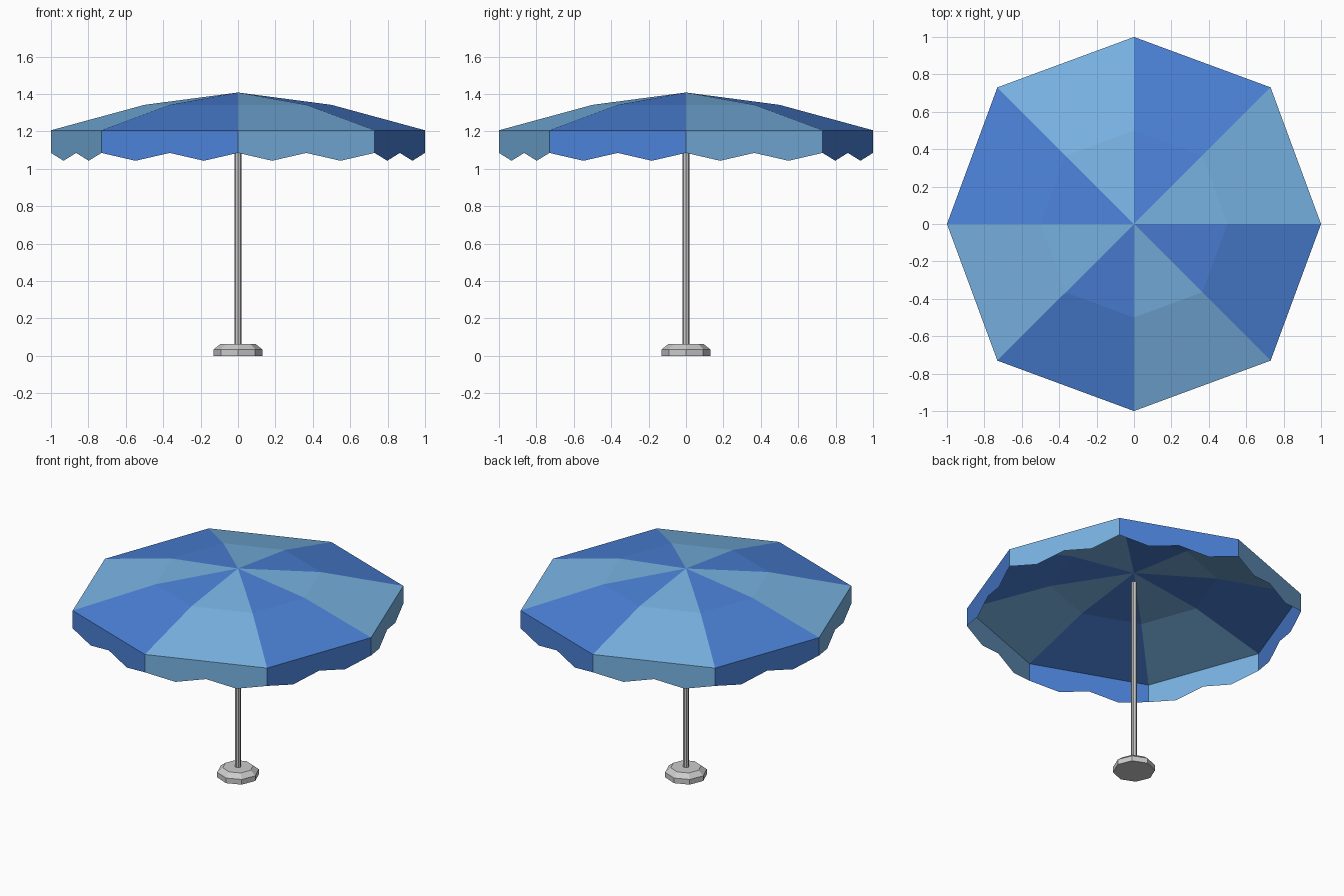
import bpy
from math import pi, sin, cos
from mathutils import Vector

if "Cube" in bpy.data.objects:
    bpy.data.objects.remove(bpy.data.objects["Cube"])

SIDES = 8


def material(name, color):
    m = bpy.data.materials.new(name)
    m.diffuse_color = (*color, 1)
    m.use_nodes = True
    m.node_tree.nodes["Principled BSDF"].inputs["Base Color"].default_value = m.diffuse_color
    return m


def make(name, verts, faces, mats=(), slots=None):
    mesh = bpy.data.meshes.new(name)
    mesh.from_pydata(verts, [], faces)
    for m in mats:
        mesh.materials.append(m)
    if slots:
        mesh.polygons.foreach_set("material_index", slots)
    mesh.update()
    obj = bpy.data.objects.new(name, mesh)
    bpy.context.collection.objects.link(obj)
    return obj


def corner(i, scale, z):
    # Diagonal ribs reach slightly further than the axis ribs
    r = scale * (1.0 if i % 2 == 0 else 1.033)
    a = 2 * pi * i / SIDES
    return Vector((r * cos(a), r * sin(a), z))


def lathe(name, profile):
    # Eight-sided solid from (radius, height) points, capped at both ends
    n = SIDES
    verts = [(r * cos(2 * pi * i / n), r * sin(2 * pi * i / n), z)
             for r, z in profile for i in range(n)]
    faces = [(k * n + i, k * n + (i + 1) % n, (k + 1) * n + (i + 1) % n, (k + 1) * n + i)
             for k in range(len(profile) - 1) for i in range(n)]
    top = (len(profile) - 1) * n
    faces += [tuple(reversed(range(n))), tuple(range(top, top + n))]
    return make(name, verts, faces)


light = material("light_blue_cloth", (0.19, 0.45, 0.77))
blue = material("blue_cloth", (0.07, 0.22, 0.68))

# Canopy: apex, middle ring and rim, panels in alternating colours
verts = [Vector((0, 0, 1.408))]
verts += [corner(i, 0.5, 1.342) for i in range(SIDES)]
verts += [corner(i, 1.0, 1.206) for i in range(SIDES)]
faces, slots = [], []
for i in range(SIDES):
    j = (i + 1) % SIDES
    faces += [(0, 1 + i, 1 + j), (1 + i, 9 + i, 9 + j, 1 + j)]
    slots += [i % 2] * 2
make("canopy", verts, faces, (light, blue), slots)

# Valance: hanging strip with two points per panel
verts, faces, slots = [], [], []
for i in range(SIDES):
    a, b = corner(i, 1, 0), corner(i + 1, 1, 0)
    base = len(verts)
    for k in range(5):
        p = a.lerp(b, k / 4)
        verts += [p + Vector((0, 0, 1.206)),
                  p + Vector((0, 0, 1.043 if k % 2 else 1.085))]
    for k in range(4):
        v = base + 2 * k
        faces.append((v, v + 1, v + 3, v + 2))
        slots.append(i % 2)
make("valance", verts, faces, (light, blue), slots)

# Pole and weighted foot
lathe("pole", [(0.018, 0.05), (0.018, 1.34)])
lathe("base", [(0.13, 0), (0.13, 0.035), (0.095, 0.063)])
